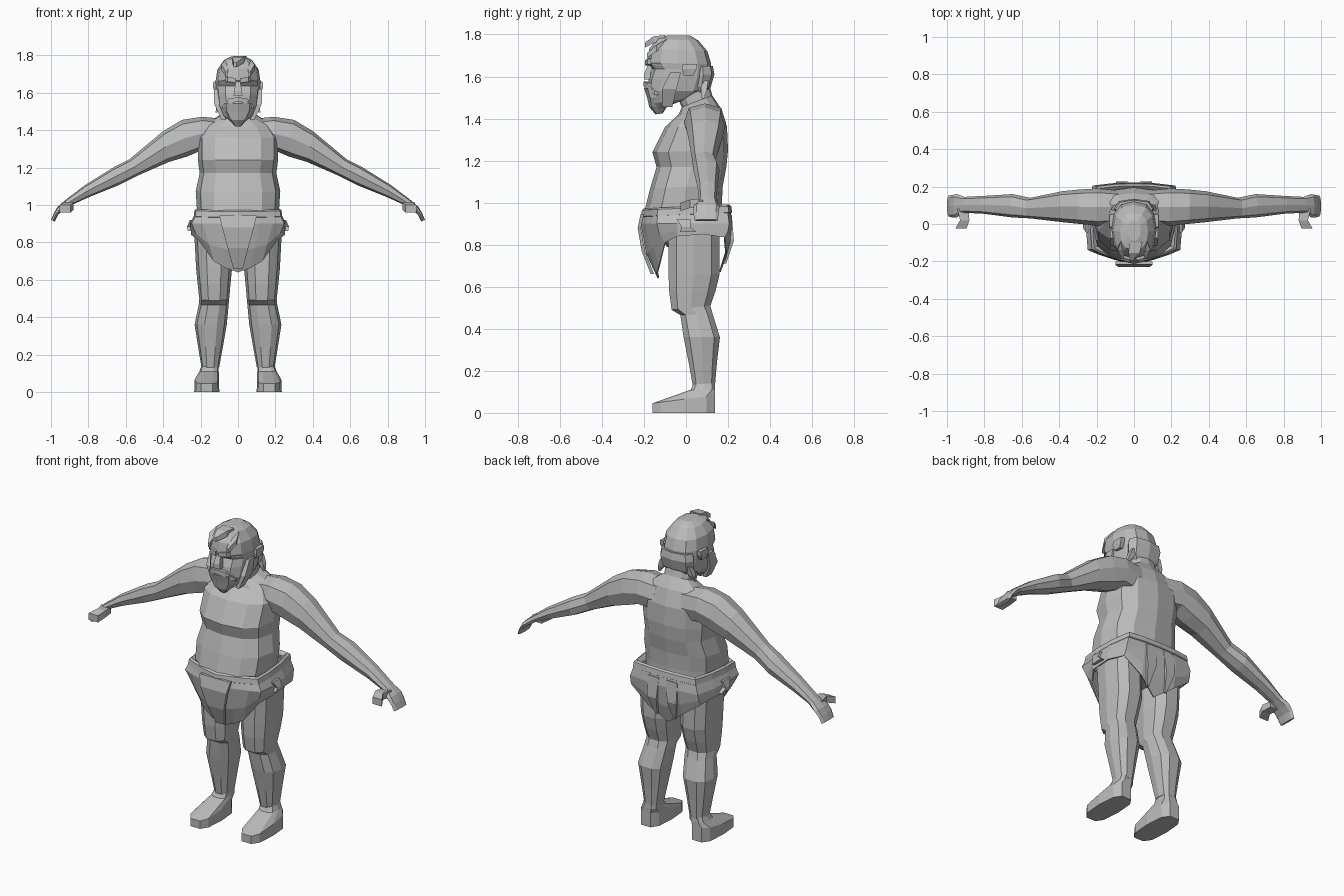
import bpy, bmesh, math
from mathutils import Vector as V

skin = bpy.data.materials.new("plain grey")
skin.diffuse_color = (0.5, 0.5, 0.5, 1)


def loft(name, rings, mirror=False, caps=True, thick=0):
    """Bridge equal-sized rings of points into a flat-shaded part."""
    bm = bmesh.new()
    rows = [[bm.verts.new(p) for p in r] for r in rings]
    n = len(rows[0])
    for r, q in zip(rows, rows[1:]):
        for i in range(n):
            j = (i + 1) % n
            bm.faces.new((r[i], r[j], q[j], q[i]))
    if caps:
        bm.faces.new(rows[0])
        bm.faces.new(rows[-1])
    bmesh.ops.recalc_face_normals(bm, faces=bm.faces)
    me = bpy.data.meshes.new(name)
    bm.to_mesh(me)
    bm.free()
    me.materials.append(skin)
    ob = bpy.data.objects.new(name, me)
    bpy.context.collection.objects.link(ob)
    if thick:
        m = ob.modifiers.new("thickness", 'SOLIDIFY')
        m.thickness = thick
    if mirror:
        m = ob.modifiers.new("mirror", 'MIRROR')
        m.use_axis = (True, False, False)
    return ob


def ring(c, a, b, n=12, p=0.8, start=0.0):
    """Rounded section around c with half axes a and b."""
    f = lambda v: math.copysign(abs(v) ** p, v) if abs(v) > 1e-6 else 0.0
    c, a, b = V(c), V(a), V(b)
    ts = [start + 2 * math.pi * i / n for i in range(n)]
    return [c + a * f(math.cos(t)) + b * f(math.sin(t)) for t in ts]


def level(zf, zb, w, yf, yb, cx=0, n=12, p=0.8):
    """Section across the body, given its front and back ends."""
    return ring((cx, (yf + yb) / 2, (zf + zb) / 2), (w, 0, 0),
                (0, (yb - yf) / 2, (zb - zf) / 2), n, p)


def strip(name, steps, mirror=False):
    """Four-sided piece through (x, y, z, half x, half y, half z) stations."""
    rows = []
    for i, (x, y, z, hx, hy, hz) in enumerate(steps):
        ends = [V(s[:3]) for s in steps]
        d = ends[min(i + 1, len(ends) - 1)] - ends[max(i - 1, 0)]
        k = max(range(3), key=lambda m: abs(d[m]))
        h = [V((hx, 0, 0)), V((0, hy, 0)), V((0, 0, hz))]
        a, b = [h[m] for m in range(3) if m != k]
        c = V((x, y, z))
        rows.append([c - a - b, c + a - b, c + a + b, c - a + b])
    return loft(name, rows, mirror)


# Torso with chest and belly rolls, and neck
loft("torso", [level(*r) for r in (
    (.79, .79, .15, -.09, .14), (.88, .88, .21, -.16, .17),
    (.97, .99, .22, -.195, .17), (1.07, 1.08, .226, -.17, .175),
    (1.17, 1.17, .205, -.14, .192), (1.24, 1.25, .215, -.16, .2),
    (1.36, 1.36, .215, -.10, .195), (1.42, 1.45, .17, -.035, .165),
    (1.455, 1.51, .085, -.02, .125), (1.54, 1.6, .08, -.06, .1))])

# Legs and feet
loft("legs", [level(*r, n=10) for r in (
    (.87, .87, .10, -.09, .165, .135), (.66, .66, .096, -.088, .165, .128),
    (.58, .58, .088, -.085, .145, .128), (.49, .51, .08, -.072, .12, .127),
    (.465, .47, .08, -.03, .13, .13), (.36, .36, .086, -.015, .165, .146),
    (.24, .24, .066, .01, .15, .147), (.13, .13, .047, .03, .14, .148))], True)
loft("feet", [level(*r, n=10, p=.65) for r in (
    (.14, .14, .045, .035, .138, .15), (.11, .11, .052, .02, .14, .155),
    (.045, .085, .066, -.165, .142, .167), (0, 0, .067, -.165, .142, .167))], True)

# Arms with flattened hands: top x, z / bottom x, z / front y, back y
arm = ((.08, 1.46, .10, 1.28, .0, .18), (.19, 1.472, .2, 1.29, -.01, .19),
       (.30, 1.455, .27, 1.26, .0, .185), (.40, 1.395, .37, 1.23, .01, .175),
       (.58, 1.245, .53, 1.16, .03, .14), (.66, 1.205, .64, 1.105, .035, .16),
       (.82, 1.105, .79, 1.045, .055, .15), (.925, 1.025, .89, 1.0, .06, .145),
       (.965, .99, .93, .975, .035, .16), (.985, .955, .96, .95, .035, .155),
       (1.0, .92, .98, .912, .04, .152))
loft("arms", [ring(((xt + xb) / 2, (yf + yb) / 2, (zt + zb) / 2),
                   ((xt - xb) / 2, 0, (zt - zb) / 2), (0, (yb - yf) / 2, 0),
                   8, .75) for xt, zt, xb, zb, yf, yb in arm], True)
strip("thumbs", [(.915, .08, .995, .03, .02, .018), (.905, .02, .995, .025, .02, .02),
                 (.925, -.025, .98, .03, .01, .02)], True)

# Loincloth: top x, y / hem x, y, z for one half, then mirrored around
half = ((0, -.21, 0, -.135, .64), (.1, -.185, .07, -.14, .665),
        (.17, -.16, .13, -.13, .70), (.225, -.135, .21, -.10, .81),
        (.232, -.04, .25, -.04, .84), (.225, .08, .248, .08, .85),
        (.20, .20, .225, .185, .835), (.1, .212, .11, .195, .75),
        (0, .215, 0, .165, .67))
cols = list(half) + [(-a, b, -c, d, e) for a, b, c, d, e in half[-2:0:-1]]
lift = lambda y: .018 * (y + .2) / .4
hem = [V((c, d, e)) for _, _, c, d, e in cols]
mid = [V((x * 1.1, y * 1.03, .90)) for x, y, *_ in cols]
low = [m.lerp(h, .55) + V((0, (m.y - h.y) * .22, 0)) for m, h in zip(mid, hem)]
loft("loincloth", [
    [V((x * .98, y * .98, .955 + lift(y))) for x, y, *_ in cols],
    mid, low, hem], caps=False, thick=.008)

# Rolled waistband
band = lambda s, z: [V((x * s, y * s, z + lift(y))) for x, y, *_ in cols]
loft("waistband", [band(.86, .955), band(.95, .973), band(1.0, .965),
                   band(1.02, .935), band(.95, .925)], caps=False)

# Hanging cloth folds at the front, back and hips
strip("front_fold", [(0, -.208, .945, .10, .008, 0), (0, -.222, .88, .085, .008, 0),
                     (0, -.203, .77, .055, .008, 0), (0, -.16, .66, .025, .008, 0)])
strip("back_folds", [(.06, .21, .94, .035, .008, 0), (.065, .22, .82, .03, .008, 0),
                     (.06, .185, .71, .006, .006, 0)], True)
strip("hip_folds", [(.245, -.01, .92, .012, .035, 0), (.262, .0, .885, .01, .02, 0),
                    (.258, .01, .86, .01, .04, 0)], True)

# Head from chin to crown
loft("head", [level(*r) for r in (
    (1.44, 1.47, .045, -.145, -.06), (1.47, 1.5, .085, -.165, .03),
    (1.53, 1.53, .108, -.185, .095), (1.59, 1.59, .115, -.178, .115),
    (1.635, 1.635, .118, -.16, .118), (1.665, 1.66, .12, -.185, .12),
    (1.73, 1.72, .11, -.175, .102), (1.78, 1.77, .075, -.14, .06),
    (1.795, 1.795, .035, -.09, .02))])

# Face: brow, nose, moustache, beard
strip("brows", [(.01, -.18, 1.665, 0, .014, .013), (.055, -.17, 1.672, 0, .014, .013),
                (.10, -.12, 1.66, 0, .012, .01)], True)
strip("nose", [(0, -.165, 1.665, .012, .012, 0), (0, -.185, 1.61, .02, .015, 0),
               (0, -.185, 1.585, .024, .016, 0)])
strip("moustache", [(.0, -.185, 1.565, 0, .018, .012), (.05, -.172, 1.555, 0, .016, .014),
                    (.085, -.14, 1.52, 0, .01, .008)], True)
loft("beard", [level(*r, n=8) for r in (
    (1.545, 1.545, .085, -.2, -.06), (1.5, 1.5, .078, -.185, -.07),
    (1.455, 1.465, .05, -.175, -.085), (1.42, 1.425, .018, -.145, -.11))])
strip("side_whiskers", [(.115, -.05, 1.62, .012, .025, 0), (.113, -.08, 1.54, .014, .035, 0),
                        (.075, -.09, 1.455, .012, .025, 0)], True)

# Ears
strip("ears", [(.115, .012, 1.605, .012, .022, 0), (.122, .016, 1.635, .012, .034, 0),
               (.12, .018, 1.66, .012, .034, 0)], True)

# Hair at the nape and loose locks
loft("nape_hair", [level(*r, n=8) for r in (
    (1.65, 1.65, .10, .03, .128), (1.61, 1.61, .108, .03, .135),
    (1.55, 1.55, .10, .03, .118), (1.52, 1.52, .075, .03, .10))])
strip("forelock", [(.01, -.10, 1.785, .035, 0, .012), (.0, -.155, 1.775, .03, 0, .016),
                   (-.015, -.195, 1.75, .008, 0, .012)])
strip("side_locks", [(.05, -.09, 1.765, .02, 0, .014), (.07, -.14, 1.735, .018, 0, .016),
                     (.06, -.185, 1.70, .006, 0, .012)], True)
strip("nape_locks", [(.075, .09, 1.58, .02, .016, 0), (.10, .085, 1.53, .015, .014, 0),
                     (.115, .08, 1.495, .005, .005, 0)], True)
